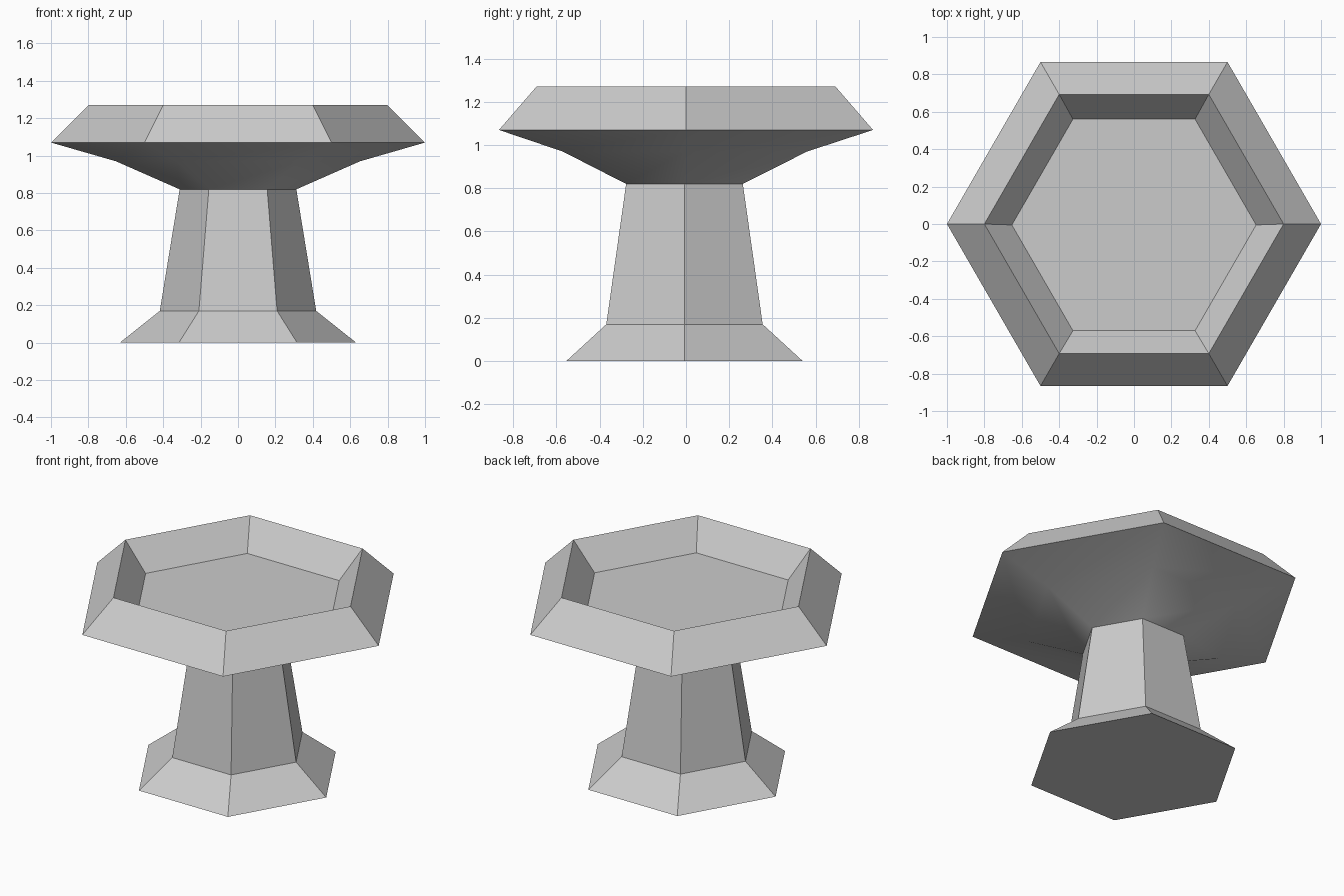
import bpy, bmesh
from math import cos, sin, pi

cube = bpy.data.objects.get("Cube")
if cube:
    bpy.data.objects.remove(cube, do_unlink=True)

stone = bpy.data.materials.new("grey stone")
stone.use_nodes = True
GREY = (0.6, 0.6, 0.6, 1.0)
stone.diffuse_color = GREY
stone.node_tree.nodes["Principled BSDF"].inputs["Base Color"].default_value = GREY

SIDES = 6


def hex_lathe(name, rings, smooth_bands=()):
    """Stack six-sided rings (radius, height, y shift), capping both ends."""
    bm = bmesh.new()
    loops = [[bm.verts.new((r * cos(2 * pi * i / SIDES), r * sin(2 * pi * i / SIDES) + shift, z))
              for i in range(SIDES)] for r, z, shift in rings]
    bm.faces.new(loops[0][::-1])
    bm.faces.new(loops[-1])
    for band, (low, high) in enumerate(zip(loops, loops[1:])):
        for i in range(SIDES):
            j = (i + 1) % SIDES
            face = bm.faces.new((low[i], low[j], high[j], high[i]))
            face.smooth = band in smooth_bands
    # Keep a crisp edge wherever a flat face is involved
    for edge in bm.edges:
        edge.smooth = all(f.smooth for f in edge.link_faces)
    mesh = bpy.data.meshes.new(name)
    bm.to_mesh(mesh)
    bm.free()
    mesh.materials.append(stone)
    obj = bpy.data.objects.new(name, mesh)
    bpy.context.collection.objects.link(obj)
    return obj


# Flared foot and tapering column
hex_lathe("pedestal", [(0.632, 0, -0.007), (0.418, 0.17, -0.007), (0.312, 0.82, -0.007)])

# Bowl: softly shaded underside, bevelled rim, sunken floor
hex_lathe("basin", [(0.312, 0.82, -0.007), (0.653, 0.97, -0.005), (1.0, 1.07, 0),
                    (0.8, 1.27, 0), (0.653, 1.095, -0.005)], smooth_bands=(0, 1))
